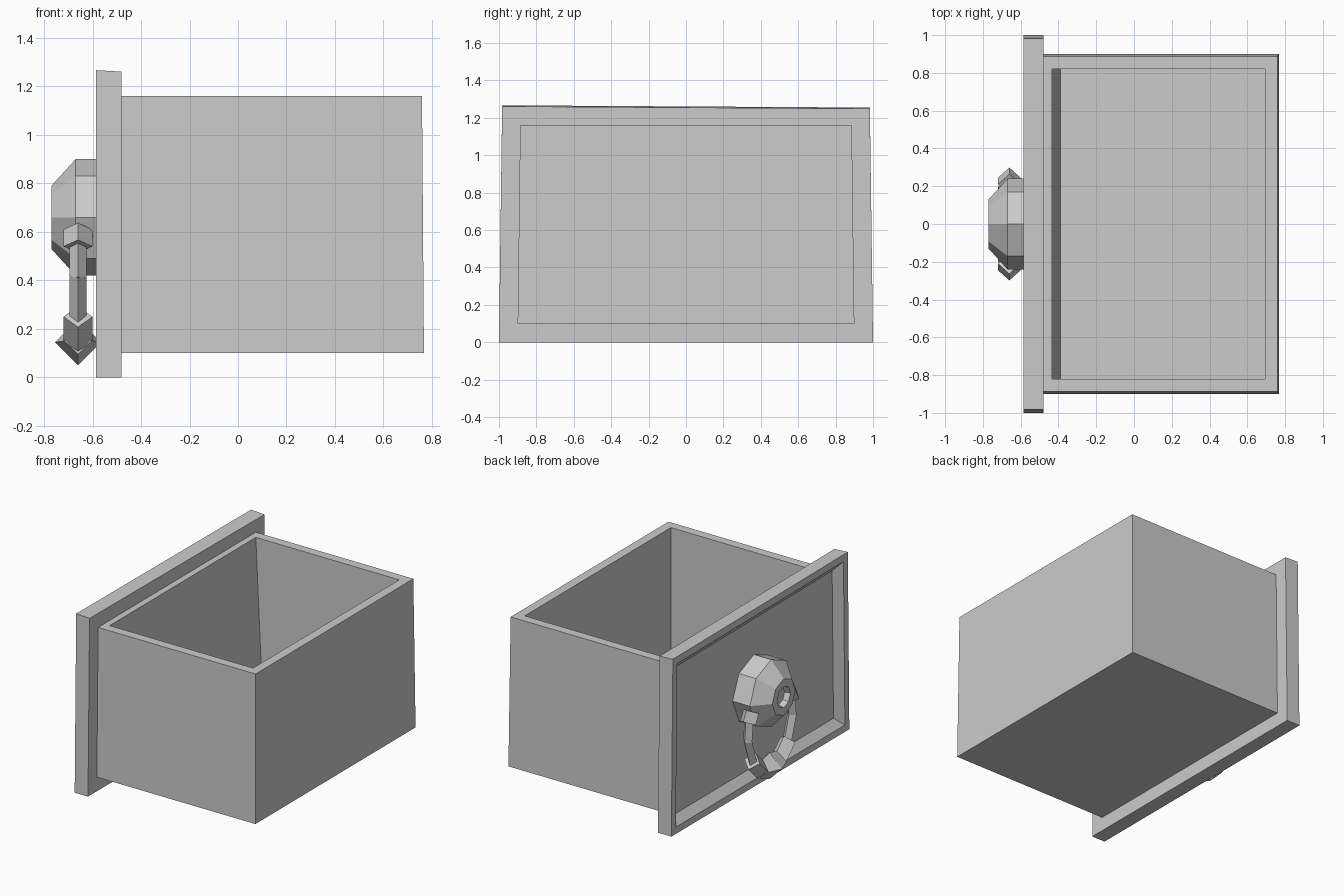
import bpy, bmesh, math
from mathutils import Vector

if "Cube" in bpy.data.objects:
    bpy.data.objects.remove(bpy.data.objects["Cube"], do_unlink=True)

grey = bpy.data.materials.new("plain_grey")
grey.use_nodes = True
colour = (0.6, 0.6, 0.6, 1)
grey.diffuse_color = colour
grey.node_tree.nodes["Principled BSDF"].inputs["Base Color"].default_value = colour


def finish(bm, name):
    bmesh.ops.recalc_face_normals(bm, faces=bm.faces)
    mesh = bpy.data.meshes.new(name)
    bm.to_mesh(mesh)
    bm.free()
    mesh.materials.append(grey)
    obj = bpy.data.objects.new(name, mesh)
    bpy.context.collection.objects.link(obj)
    return obj


def box(low, high):
    bm = bmesh.new()
    bmesh.ops.create_cube(bm, size=1)
    for v in bm.verts:
        v.co = [(a + b) / 2 + c * (b - a) for a, b, c in zip(low, high, v.co)]
    return bm


def face_towards(bm, direction):
    bm.normal_update()
    return max(bm.faces, key=lambda f: f.normal.dot(Vector(direction)))


def loft(bm, rings):
    """Skin a list of equal-length rings of points, capping both ends."""
    loops = [[bm.verts.new(p) for p in ring] for ring in rings]
    for a, b in zip(loops, loops[1:]):
        for i in range(len(a)):
            j = (i + 1) % len(a)
            bm.faces.new((a[i], a[j], b[j], b[i]))
    bm.faces.new(loops[0][::-1])
    bm.faces.new(loops[-1])


# Open drawer box, sides leaning in a little towards the rim
bm = box((-0.5, -0.9, 0.1), (0.767, 0.9, 1.16))
for v in bm.verts:
    if v.co.z > 1:
        v.co.y *= 0.985
        v.co.x -= 0.008 if v.co.x > 0 else 0
rim = face_towards(bm, (0, 0, 1))
bmesh.ops.inset_region(bm, faces=[rim], thickness=0.092)
cavity = bmesh.ops.extrude_discrete_faces(bm, faces=[rim])["faces"][0]
for v in cavity.verts:
    v.co.z = 0.2
    v.co.x = max(v.co.x, -0.39)
finish(bm, "drawer_box")

# Front panel with sunken field and one chipped top corner
bm = box((-0.585, -1, 0), (-0.48, 1, 1.257))
for v in bm.verts:
    if v.co.z > 1:
        v.co.z -= 0.006 * v.co.y
        v.co.y *= 0.983
        v.co.z += 0.004 if v.co.x < -0.5 else -0.002
field = face_towards(bm, (-1, 0, 0))
bmesh.ops.inset_region(bm, faces=[field], thickness=0.07)
bmesh.ops.inset_region(bm, faces=[field], thickness=0.08, depth=-0.05)
a, b, c = Vector((-0.585, 0.87, 1.26)), Vector((-0.48, 0.983, 1.25)), Vector((-0.585, 0.985, 1.11))
normal = (b - a).cross(c - a)
if normal.x > 0:
    normal = -normal
bmesh.ops.bisect_plane(bm, geom=bm.verts[:] + bm.edges[:] + bm.faces[:], dist=0.002,
                       plane_co=a, plane_no=normal, clear_outer=True)
bmesh.ops.holes_fill(bm, edges=[e for e in bm.edges if e.is_boundary], sides=0)
finish(bm, "front_panel")

# Eight-sided knob with a small socket in its face: (x, radius)
bm = bmesh.new()
profile = [(-0.53, 0.24), (-0.67, 0.24), (-0.77, 0.13), (-0.77, 0.075), (-0.73, 0.065)]
turns = [math.tau * i / 8 for i in range(8)]
loft(bm, [[(x, r * math.cos(t), 0.66 + r * math.sin(t)) for t in turns] for x, r in profile])
finish(bm, "knob")


# Hanging pull: diamond-section bars lying in the plane x = PULL_X
PULL_X = -0.66


def bar(name, start, end, r_start, r_end, side):
    p, q = [Vector((PULL_X, side * y, z)) for y, z in (start, end)]
    across = Vector((1, 0, 0))
    out = (q - p).cross(across).normalized()
    bm = bmesh.new()
    loft(bm, [[o + across * r, o + out * r, o - across * r, o - out * r]
              for o, r in ((p, r_start), (q, r_end))])
    finish(bm, name)


for side, label in ((1, "left"), (-1, "right")):
    bar(label + "_pivot", (0.21, 0.61), (0.245, 0.54), 0.06, 0.06, side)
    bar(label + "_upper_arm", (0.235, 0.56), (0.25, 0.41), 0.035, 0.035, side)
    bar(label + "_lower_arm", (0.25, 0.42), (0.19, 0.24), 0.035, 0.035, side)
    bar(label + "_collar", (0.2, 0.25), (0.1, 0.15), 0.06, 0.06, side)
    bar(label + "_grip_half", (0.12, 0.15), (0, 0.145), 0.055, 0.095, side)
